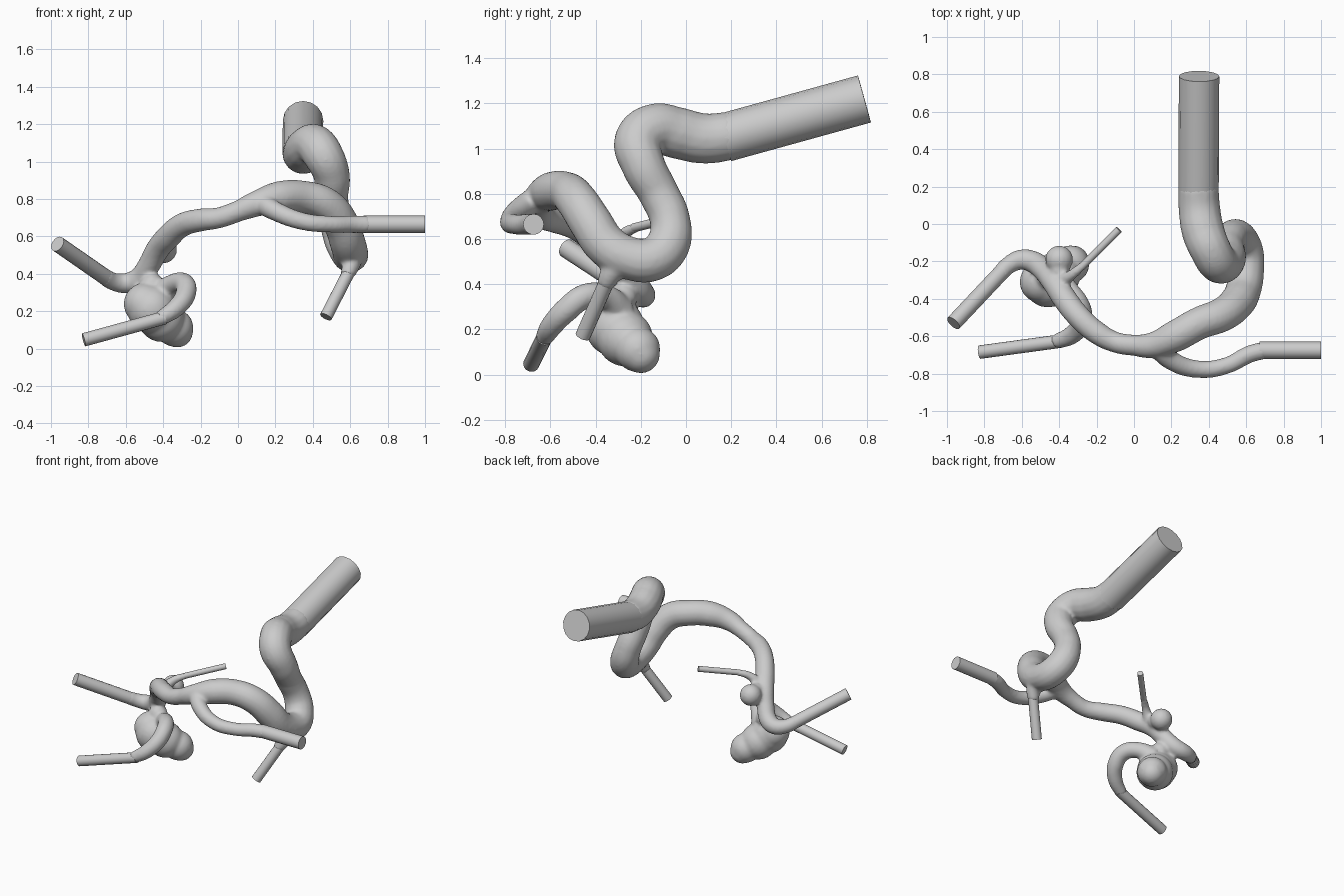
import bpy, bmesh
from mathutils import Vector, Matrix

if "Cube" in bpy.data.objects:
    bpy.data.objects.remove(bpy.data.objects["Cube"])


def sweep(points, kind='BEZIER'):
    """Capped round tube through (x, y, z, radius) points, returned as a mesh."""
    cu = bpy.data.curves.new("path", 'CURVE')
    cu.dimensions = '3D'
    cu.bevel_depth = 1.0
    cu.bevel_resolution = 6
    cu.resolution_u = 8
    cu.use_fill_caps = True
    if kind == 'BEZIER':
        sp = cu.splines.new('BEZIER')
        sp.bezier_points.add(len(points) - 1)
        for bp, p in zip(sp.bezier_points, points):
            bp.co = p[:3]
            bp.radius = p[3]
            bp.handle_left_type = bp.handle_right_type = 'AUTO'
    else:
        sp = cu.splines.new('POLY')
        sp.points.add(len(points) - 1)
        for pt, p in zip(sp.points, points):
            pt.co = (*p[:3], 1)
            pt.radius = p[3]
    ob = bpy.data.objects.new("path", cu)
    bpy.context.collection.objects.link(ob)
    dg = bpy.context.evaluated_depsgraph_get()
    me = bpy.data.meshes.new_from_object(ob.evaluated_get(dg))
    bpy.data.objects.remove(ob)
    bpy.data.curves.remove(cu)
    return me


def pipe(name, start, end, r):
    """Straight flat-ended extension pipe."""
    a, b = Vector(start), Vector(end)
    a = a - (b - a).normalized() * 0.03
    me = sweep([(*a, r), (*b, r)], 'POLY')
    bm = bmesh.new()
    bm.from_mesh(me)
    bmesh.ops.remove_doubles(bm, verts=bm.verts, dist=1e-5)
    bmesh.ops.recalc_face_normals(bm, faces=bm.faces)
    bm.to_mesh(me)
    bm.free()
    ob = bpy.data.objects.new(name, me)
    bpy.context.collection.objects.link(ob)
    bpy.ops.object.select_all(action='DESELECT')
    ob.select_set(True)
    bpy.context.view_layer.objects.active = ob
    bpy.ops.object.shade_smooth_by_angle()


# main vessel, from the inlet round the double bend to the left outlet
trunk = [
    (.345, .20, 1.057, .108), (.35, .08, 1.045, .112), (.37, -.04, 1.07, .115),
    (.41, -.14, 1.09, .110), (.455, -.21, 1.035, .108), (.50, -.19, .93, .098),
    (.50, -.12, .80, .090), (.525, -.07, .68, .090), (.56, -.08, .575, .098),
    (.595, -.15, .51, .098), (.600, -.25, .515, .096), (.585, -.35, .57, .096),
    (.55, -.42, .67, .096), (.47, -.485, .77, .092), (.35, -.53, .81, .088),
    (.22, -.60, .81, .086), (.10, -.648, .775, .070), (0, -.648, .735, .057),
    (-.10, -.632, .70, .056), (-.20, -.58, .688, .062), (-.30, -.49, .66, .064),
    (-.37, -.40, .60, .066), (-.43, -.31, .53, .064), (-.48, -.25, .44, .060),
    (-.535, -.205, .37, .060), (-.60, -.19, .35, .055), (-.67, -.22, .36, .048),
    (-.72, -.27, .39, .045)]
# side branches
right_branch = [(.12, -.65, .785, .06), (.20, -.73, .735, .052), (.35, -.777, .68, .047),
                (.50, -.755, .665, .045), (.62, -.695, .665, .047), (.70, -.675, .665, .047)]
lower_right_branch = [(.61, -.27, .52, .07), (.605, -.33, .45, .05), (.583, -.36, .39, .038)]
lower_left_branch = [(-.42, -.29, .28, .07), (-.345, -.36, .345, .055), (-.285, -.45, .345, .056),
                     (-.282, -.53, .285, .055), (-.335, -.595, .215, .050), (-.42, -.63, .158, .040)]
thin_branch = [(-.39, -.31, .56, .04), (-.33, -.27, .625, .028), (-.26, -.21, .655, .021)]

bm = bmesh.new()
for path in (trunk, right_branch, lower_right_branch, lower_left_branch, thin_branch):
    bm.from_mesh(sweep(path))
# bulges: large lobed sac, its lower lobe and neck, and the small sac
for x, y, z, r in [(-.46, -.315, .21, .132), (-.41, -.27, .16, .125), (-.34, -.215, .112, .102),
                   (-.50, -.31, .24, .112), (-.46, -.28, .34, .065), (-.325, -.20, .09, .085),
                   (-.40, -.19, .53, .075), (-.40, -.25, .54, .055)]:
    bmesh.ops.create_icosphere(bm, subdivisions=3, radius=r, matrix=Matrix.Translation((x, y, z)))
bmesh.ops.remove_doubles(bm, verts=bm.verts, dist=1e-5)
me = bpy.data.meshes.new("vessel_body")
bm.to_mesh(me)
bm.free()
body = bpy.data.objects.new("vessel_body", me)
bpy.context.collection.objects.link(body)

# fuse everything into one smooth skin
rm = body.modifiers.new("fuse", 'REMESH')
rm.mode = 'VOXEL'
rm.voxel_size = 0.01
rm.use_smooth_shade = True
sm = body.modifiers.new("soften", 'SMOOTH')
sm.factor = 0.5
sm.iterations = 10

# straight extensions at the inlet and outlets
pipe("inlet_pipe", trunk[0][:3], (.348, .79, 1.22), .108)
pipe("left_outlet_pipe", trunk[-1][:3], (-.965, -.53, .56), .043)
pipe("right_outlet_pipe", right_branch[-1][:3], (1.0, -.675, .665), .046)
pipe("lower_right_outlet_pipe", lower_right_branch[-1][:3], (.47, -.457, .17), .034)
pipe("lower_left_outlet_pipe", lower_left_branch[-1][:3], (-.825, -.685, .047), .036)
pipe("thin_outlet_pipe", thin_branch[-1][:3], (-.08, -.03, .70), .020)
